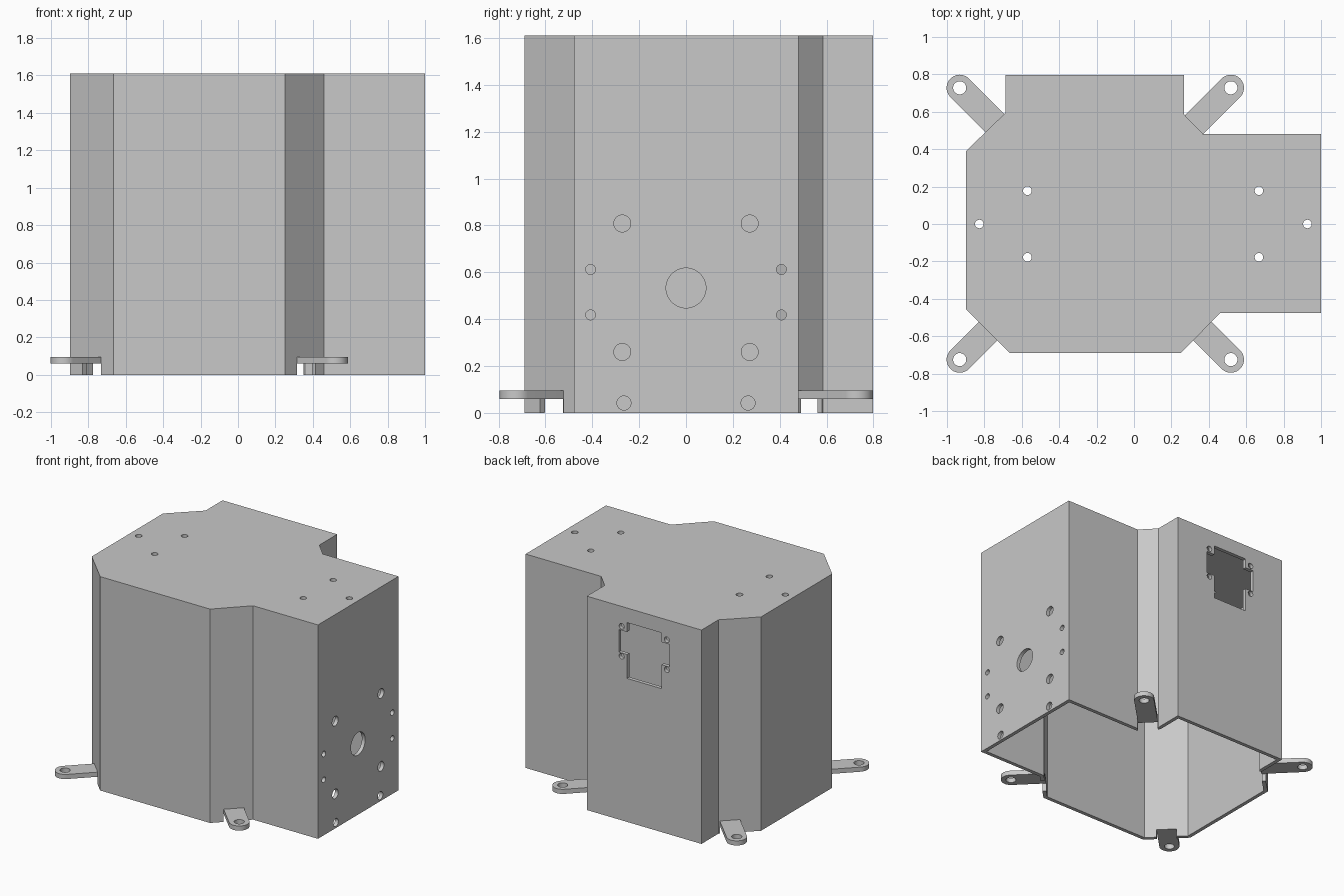
import bpy, bmesh
from math import cos, sin, pi, radians
from mathutils import Matrix, Vector

cube = bpy.data.objects.get("Cube")
if cube:
    bpy.data.objects.remove(cube, do_unlink=True)

HEIGHT, WALL = 1.61, 0.028
TAB_LOW, TAB_HIGH, TAB_R = 0.06, 0.095, 0.07

grey = bpy.data.materials.new("plain_grey")
grey.use_nodes = True
colour = (0.58, 0.58, 0.58, 1)
grey.diffuse_color = colour
grey.node_tree.nodes["Principled BSDF"].inputs["Base Color"].default_value = colour


def prism(bm, points, low, high, matrix=Matrix(), open_bottom=False):
    """Extrude a closed 2D profile along local z."""
    base = [bm.verts.new(matrix @ Vector((x, y, low))) for x, y in points]
    top = [bm.verts.new(matrix @ Vector((x, y, high))) for x, y in points]
    bm.faces.new(top)
    if not open_bottom:
        bm.faces.new(base[::-1])
    n = len(points)
    for i in range(n):
        j = (i + 1) % n
        bm.faces.new((base[i], base[j], top[j], top[i]))


def circle(x, y, r, n=32):
    return [(x + r * cos(2 * pi * i / n), y + r * sin(2 * pi * i / n)) for i in range(n)]


def make(name, bm):
    bmesh.ops.recalc_face_normals(bm, faces=bm.faces)
    mesh = bpy.data.meshes.new(name)
    bm.to_mesh(mesh)
    bm.free()
    mesh.materials.append(grey)
    obj = bpy.data.objects.new(name, mesh)
    bpy.context.collection.objects.link(obj)
    return obj


def apply(obj, mod):
    bpy.context.view_layer.objects.active = obj
    bpy.ops.object.modifier_apply(modifier=mod.name)


def cut(obj, bm):
    cutter = make("cutter", bm)
    cutter.hide_render = True
    mod = obj.modifiers.new("cut", "BOOLEAN")
    mod.operation, mod.solver, mod.object = "DIFFERENCE", "EXACT", cutter
    apply(obj, mod)
    bpy.data.objects.remove(cutter, do_unlink=True)


# Hollow housing, open underneath
outline = [(-0.665, -0.69), (0.25, -0.69), (0.46, -0.477), (1, -0.477),
           (1, 0.48), (0.37, 0.48), (0.268, 0.585), (0.268, 0.797),
           (-0.687, 0.797), (-0.687, 0.595), (-0.898, 0.39), (-0.898, -0.457)]
bm = bmesh.new()
prism(bm, outline, 0, HEIGHT, open_bottom=True)
bmesh.ops.recalc_face_normals(bm, faces=bm.faces)
housing = make("housing", bm)
shell = housing.modifiers.new("shell", "SOLIDIFY")
shell.thickness, shell.offset, shell.use_even_offset = WALL, -1, True
apply(housing, shell)

cuts = bmesh.new()

# Screw holes in the top
for x, y in [(-0.57, 0.178), (-0.57, -0.178), (-0.827, 0),
             (0.668, 0.178), (0.668, -0.178), (0.927, 0)]:
    prism(cuts, circle(x, y, 0.023), HEIGHT - 0.1, HEIGHT + 0.1)

# Shaft hole and screw holes in the left wall (local x -> y, y -> z, z -> x)
to_side = Matrix(((0, 0, 1, 0), (1, 0, 0, 0), (0, 1, 0, 0), (0, 0, 0, 1)))
prism(cuts, circle(0, 0.533, 0.085, 48), 0.9, 1.1, to_side)
for y, z, r in [(0.272, 0.808, 0.036), (0.272, 0.26, 0.036), (0.265, 0.042, 0.03),
                (0.407, 0.612, 0.021), (0.407, 0.418, 0.021)]:
    for side in (-1, 1):
        prism(cuts, circle(side * y, z, r), 0.9, 1.1, to_side)

# Cross-shaped socket opening with four screw holes in the back wall
to_back = Matrix(((-1, 0, 0, -0.21), (0, 0, 1, 0), (0, 1, 0, 0), (0, 0, 0, 1)))
half = [(0.143, 1.08), (0.143, 1.26), (0.212, 1.26),
        (0.212, 1.43), (0.143, 1.43), (0.143, 1.5)]
prism(cuts, half + [(-x, z) for x, z in reversed(half)], 0.7, 0.9, to_back)
for x in (-0.188, 0.188):
    for z in (1.235, 1.46):
        prism(cuts, circle(x, z, 0.021), 0.7, 0.9, to_back)

# Mounting tabs: tip centre, outward angle, distance back to the wall
tabs = [("front_left_tab", 0.518, -0.725, -45, 0.215),
        ("back_left_tab", 0.518, 0.728, 45, 0.28),
        ("back_right_tab", -0.932, 0.728, 135, 0.268),
        ("front_right_tab", -0.932, -0.725, 225, 0.213)]
for name, x, y, angle, reach in tabs:
    place = Matrix.Translation((x, y, 0)) @ Matrix.Rotation(radians(angle), 4, "Z")
    back = -reach - WALL
    arc = [(TAB_R * sin(a), -TAB_R * cos(a)) for a in (pi * i / 20 for i in range(21))]
    bm = bmesh.new()
    prism(bm, [(back, -TAB_R)] + arc + [(back, TAB_R)], TAB_LOW, TAB_HIGH, place)
    tab = make(name, bm)
    hole = bmesh.new()
    prism(hole, circle(0, 0, 0.035), 0, 0.2, place)
    cut(tab, hole)
    # Slot through the wall below the tab
    w, deep, near = TAB_R, back - 0.03, 0.03 - reach
    prism(cuts, [(deep, -w), (near, -w), (near, w), (deep, w)], -0.1, TAB_LOW, place)

cut(housing, cuts)

# Crisp edges, smooth round holes
for obj in [housing] + [bpy.data.objects[t[0]] for t in tabs]:
    bpy.ops.object.select_all(action="DESELECT")
    obj.select_set(True)
    bpy.context.view_layer.objects.active = obj
    bpy.ops.object.shade_smooth_by_angle(angle=radians(30))
